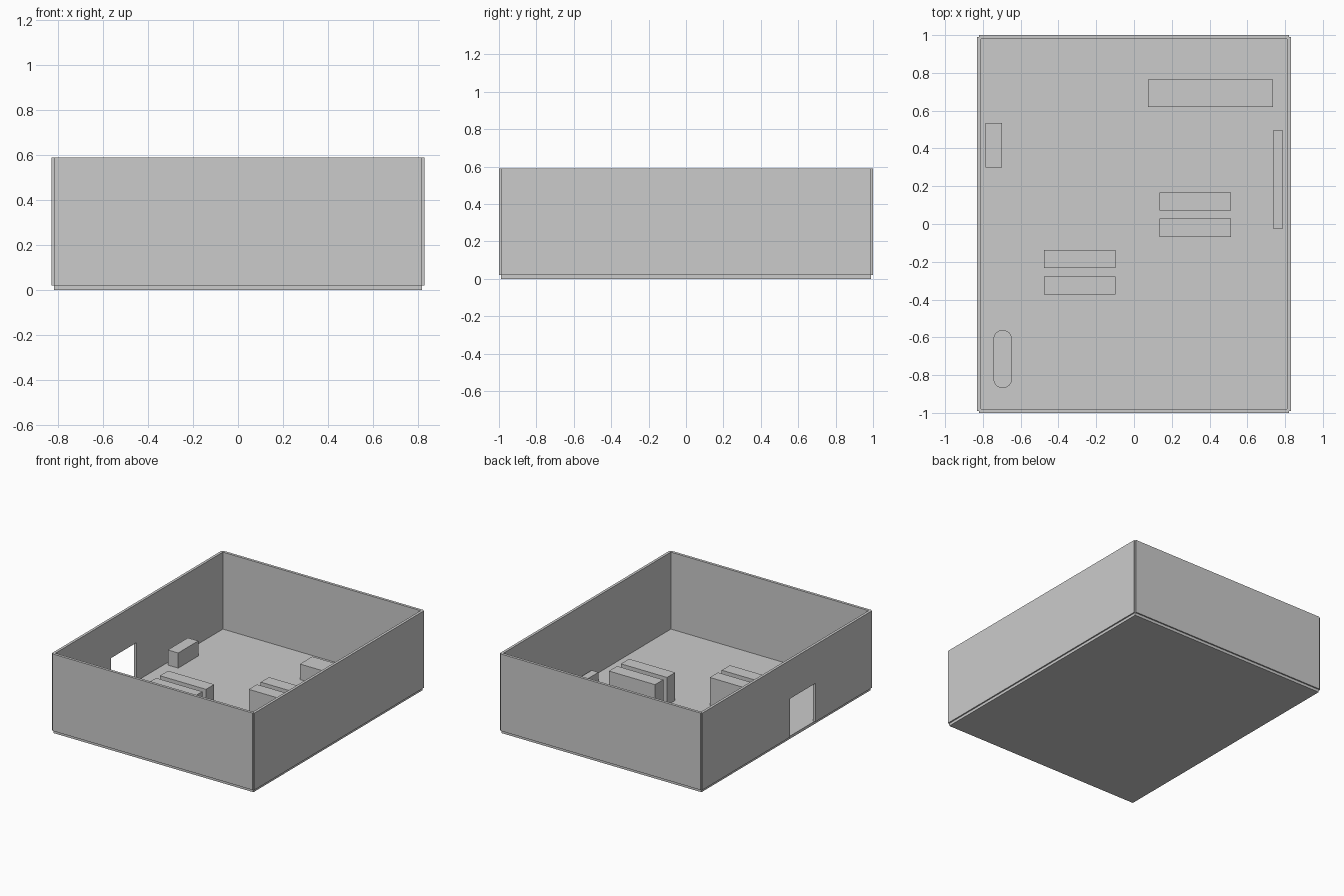
import bpy, bmesh, math
from mathutils import Vector

cube = bpy.data.objects.get("Cube")
if cube:
    bpy.data.objects.remove(cube, do_unlink=True)

# One plain colour for everything
grey = bpy.data.materials.new("light_grey")
grey.use_nodes = True
colour = (0.6, 0.6, 0.6, 1)
grey.diffuse_color = colour
grey.node_tree.nodes["Principled BSDF"].inputs["Base Color"].default_value = colour

T = 0.02             # thickness of walls and floor
HX, HY = 0.82, 0.99  # half size of the floor
TOP = 0.59


def prism(name, outline, depth):
    """Closed solid: a flat outline pushed along the depth vector."""
    bm = bmesh.new()
    face = bm.faces.new([bm.verts.new(p) for p in outline])
    extruded = bmesh.ops.extrude_face_region(bm, geom=[face])["geom"]
    moved = [v for v in extruded if isinstance(v, bmesh.types.BMVert)]
    bmesh.ops.translate(bm, vec=Vector(depth), verts=moved)
    bmesh.ops.recalc_face_normals(bm, faces=bm.faces)
    mesh = bpy.data.meshes.new(name)
    bm.to_mesh(mesh)
    bm.free()
    mesh.materials.append(grey)
    obj = bpy.data.objects.new(name, mesh)
    bpy.context.collection.objects.link(obj)
    return obj


def block(name, x0, x1, y0, y1, z1, z0=T):
    base = [(x0, y0, z0), (x1, y0, z0), (x1, y1, z0), (x0, y1, z0)]
    return prism(name, base, (0, 0, z1 - z0))


# Floor and the three plain walls, each centred on a floor edge
block("floor", -HX, HX, -HY, HY, T, 0)
for name, side in (("front_wall", -1), ("back_wall", 1)):
    y = side * HY
    block(name, -HX, HX, y - T / 2, y + T / 2, TOP)
block("left_wall", HX - T / 2, HX + T / 2, -HY, HY, TOP)

# Wall with a doorway open down to the floor
door_a, door_b, door_top = -0.33, -0.03, 0.305
profile = [(-HY, T), (door_a, T), (door_a, door_top), (door_b, door_top),
           (door_b, T), (HY, T), (HY, TOP), (-HY, TOP)]
prism("right_wall_with_doorway", [(-HX - T / 2, y, z) for y, z in profile], (T, 0, 0))

# Two pairs of shelf units
for pair, x, y in (("left", 0.325, 0.05), ("right", -0.288, -0.255)):
    for row, offset in (("front", -0.07), ("back", 0.07)):
        block(f"{pair}_{row}_shelf_unit", x - 0.189, x + 0.189,
              y + offset - 0.048, y + offset + 0.048, 0.227)

# Counters around the walls
block("back_counter", 0.073, 0.737, 0.62, 0.765, 0.135)
block("right_counter", -0.785, -0.70, 0.30, 0.535, 0.132)
block("left_bench", 0.735, 0.79, -0.025, 0.495, 0.085)

# Table with rounded ends
radius, half, steps = 0.049, 0.105, 12
outline = []
for end, start in ((1, 0), (-1, math.pi)):
    for i in range(steps + 1):
        a = start + math.pi * i / steps
        outline.append((-0.695 + radius * math.cos(a),
                        -0.715 + end * half + radius * math.sin(a), T))
table = prism("rounded_table", outline, (0, 0, 0.11))
bpy.ops.object.select_all(action="DESELECT")
table.select_set(True)
bpy.context.view_layer.objects.active = table
bpy.ops.object.shade_smooth_by_angle(angle=math.radians(30))
